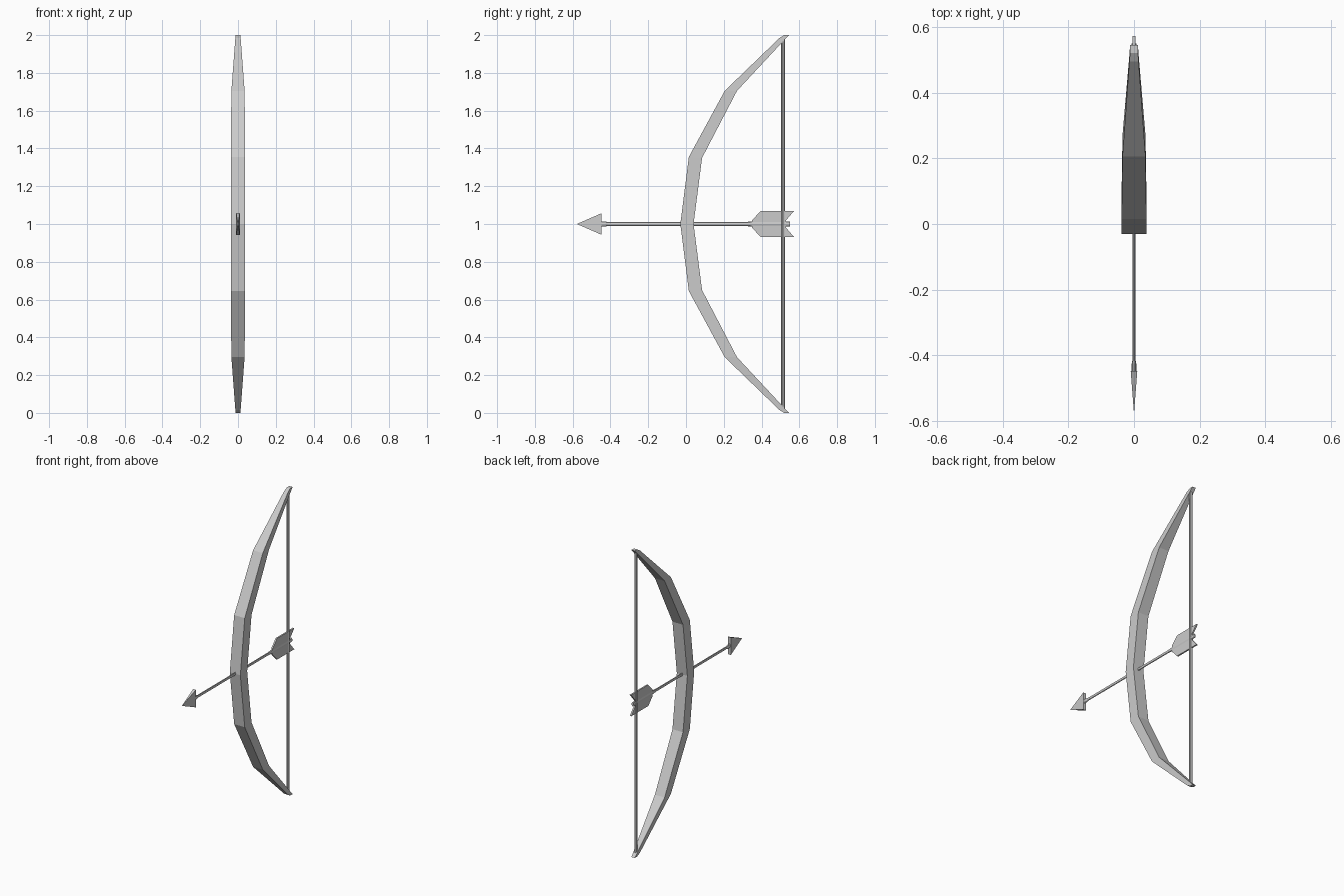
import bpy, bmesh
from math import cos, sin, pi

if "Cube" in bpy.data.objects:
    bpy.data.objects.remove(bpy.data.objects["Cube"])


def make(name, verts, faces):
    mesh = bpy.data.meshes.new(name)
    mesh.from_pydata(verts, [], faces)
    bm = bmesh.new()
    bm.from_mesh(mesh)
    bmesh.ops.recalc_face_normals(bm, faces=bm.faces)
    bm.to_mesh(mesh)
    bm.free()
    ob = bpy.data.objects.new(name, mesh)
    bpy.context.collection.objects.link(ob)
    return ob


def loft(name, rings):
    """Skin a list of equally sized closed rings and cap both ends."""
    n = len(rings[0])
    verts = [v for r in rings for v in r]
    faces = [(i * n + k, i * n + (k + 1) % n, (i + 1) * n + (k + 1) % n, (i + 1) * n + k)
             for i in range(len(rings) - 1) for k in range(n)]
    faces += [tuple(range(n)), tuple(range(len(verts) - n, len(verts)))]
    return make(name, verts, faces)


# Bow limbs: (half width, front y, front z, back y, back z) above the grip, mirrored below
half = [(0.038, -0.03, 0.0, 0.04, 0.0),
        (0.038, 0.015, 0.355, 0.085, 0.35),
        (0.035, 0.205, 0.705, 0.27, 0.705),
        (0.014, 0.495, 0.985, 0.515, 0.968),
        (0.012, 0.52, 1.0, 0.545, 1.0)]
stations = [(s, -1) for s in reversed(half[1:])] + [(s, 1) for s in half]
loft("bow_limbs", [[(-w, fy, 1 + d * fz), (w, fy, 1 + d * fz),
                    (w, by, 1 + d * bz), (-w, by, 1 + d * bz)]
                   for (w, fy, fz, by, bz), d in stations])

# Bowstring
angles = [2 * pi * k / 8 for k in range(8)]
loft("bowstring", [[(0.01 * cos(a), 0.514 + 0.01 * sin(a), z) for a in angles]
                   for z in (0.02, 1.98)])


# Arrow shaft and collars: slightly flattened tubes along y
def tube(name, stations):
    loft(name, [[(0.5 * r * cos(a), y, 1 + r * sin(a)) for a in angles]
                for y, r in stations])


tube("arrow_shaft", [(-0.45, 0.01), (0.55, 0.01)])
tube("head_collar", [(-0.45, 0.014), (-0.425, 0.014), (-0.415, 0.01)])
tube("nock", [(0.31, 0.01), (0.35, 0.014), (0.55, 0.014)])

# Arrowhead: flat pyramid
base = [(x, -0.447, 1 + z) for x, z in
        ((-0.01, -0.057), (0.01, -0.057), (0.01, 0.057), (-0.01, 0.057))]
make("arrow_head", base + [(0, -0.578, 1)],
     [(0, 1, 2, 3)] + [(k, (k + 1) % 4, 4) for k in range(4)])

# Fletching: one thin vane above the shaft, one below
vane = [(0.35, 0.0), (0.35, 0.02), (0.395, 0.069), (0.572, 0.069), (0.53, 0.02), (0.53, 0.0)]
for name, d in (("upper_vane", 1), ("lower_vane", -1)):
    loft(name, [[(x, y, 1 + d * z) for y, z in vane] for x in (-0.005, 0.005)])
